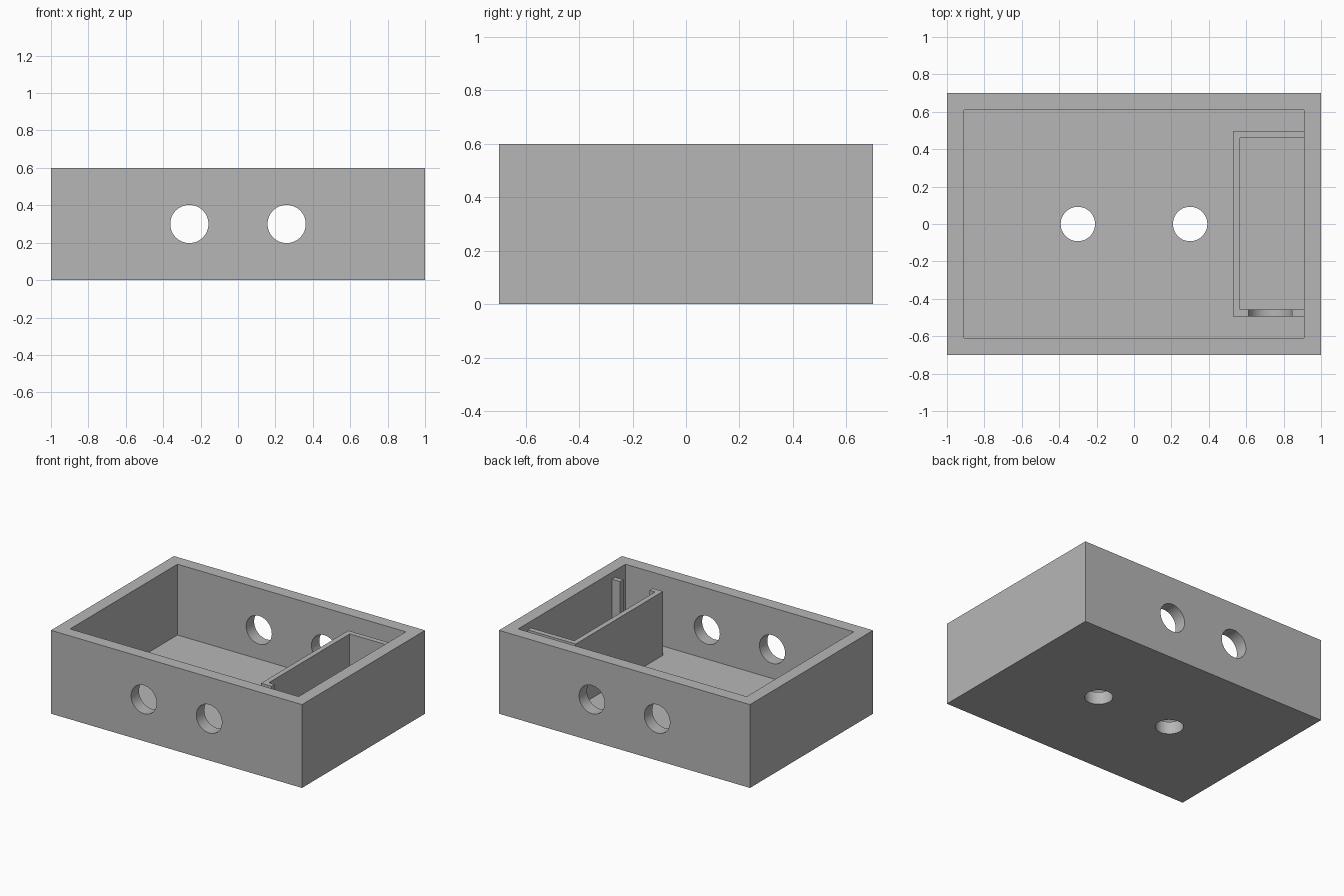
import bpy
import math
from mathutils import Vector

if "Cube" in bpy.data.objects:
    bpy.data.objects.remove(bpy.data.objects["Cube"], do_unlink=True)

GREY = (0.47, 0.47, 0.47, 1)
grey = bpy.data.materials.new("plain grey")
grey.use_nodes = True
grey.diffuse_color = GREY
grey.node_tree.nodes["Principled BSDF"].inputs["Base Color"].default_value = GREY


def box(name, low, high):
    """Box between two opposite corners."""
    low, high = Vector(low), Vector(high)
    bpy.ops.mesh.primitive_cube_add(size=1, location=(low + high) / 2)
    obj = bpy.context.object
    obj.name = name
    obj.scale = high - low
    bpy.ops.object.transform_apply(location=True, rotation=True, scale=True)
    obj.data.materials.append(grey)
    return obj


def rod(name, centre, radius, depth, along_y=False):
    """Round cutter, upright or lying front to back."""
    bpy.ops.mesh.primitive_cylinder_add(
        vertices=48, radius=radius, depth=depth, location=centre,
        rotation=(math.pi / 2 if along_y else 0, 0, 0))
    obj = bpy.context.object
    obj.name = name
    obj.hide_render = True
    obj.data.materials.append(grey)
    return obj


def cut(target, *cutters):
    """Subtract each cutter and remove it."""
    for cutter in cutters:
        mod = target.modifiers.new("cut", 'BOOLEAN')
        mod.operation = 'DIFFERENCE'
        mod.solver = 'EXACT'
        mod.object = cutter
        bpy.context.view_layer.objects.active = target
        bpy.ops.object.modifier_apply(modifier=mod.name)
        bpy.data.objects.remove(cutter, do_unlink=True)


def finish(obj):
    bpy.ops.object.select_all(action='DESELECT')
    obj.select_set(True)
    bpy.context.view_layer.objects.active = obj
    bpy.ops.object.shade_smooth_by_angle(angle=math.radians(30))


# Open tray with a hollow inside
tray = box("tray", (-1, -0.7, 0), (1, 0.7, 0.6))
cut(tray, box("hollow", (-0.91, -0.61, 0.09), (0.91, 0.61, 0.8)))

# Pairs of holes through the floor and through the front and back walls
for side in (-1, 1):
    cut(tray,
        rod("floor_hole", (side * 0.3, 0, 0), 0.092, 0.4),
        rod("wall_hole", (side * 0.26, 0, 0.3), 0.102, 2, along_y=True))
finish(tray)

# Compartment wall on three sides, set into the tray
divider = box("divider", (0.53, -0.495, 0.08), (0.93, 0.498, 0.55))
cut(divider, box("compartment", (0.567, -0.458, 0), (1.1, 0.461, 0.8)))

# Round-bottomed slot in the front arm of the divider
cut(divider,
    rod("slot_bottom", (0.729, -0.476, 0.3), 0.117, 0.2, along_y=True),
    box("slot_sides", (0.612, -0.576, 0.3), (0.846, -0.376, 0.8)))
finish(divider)
